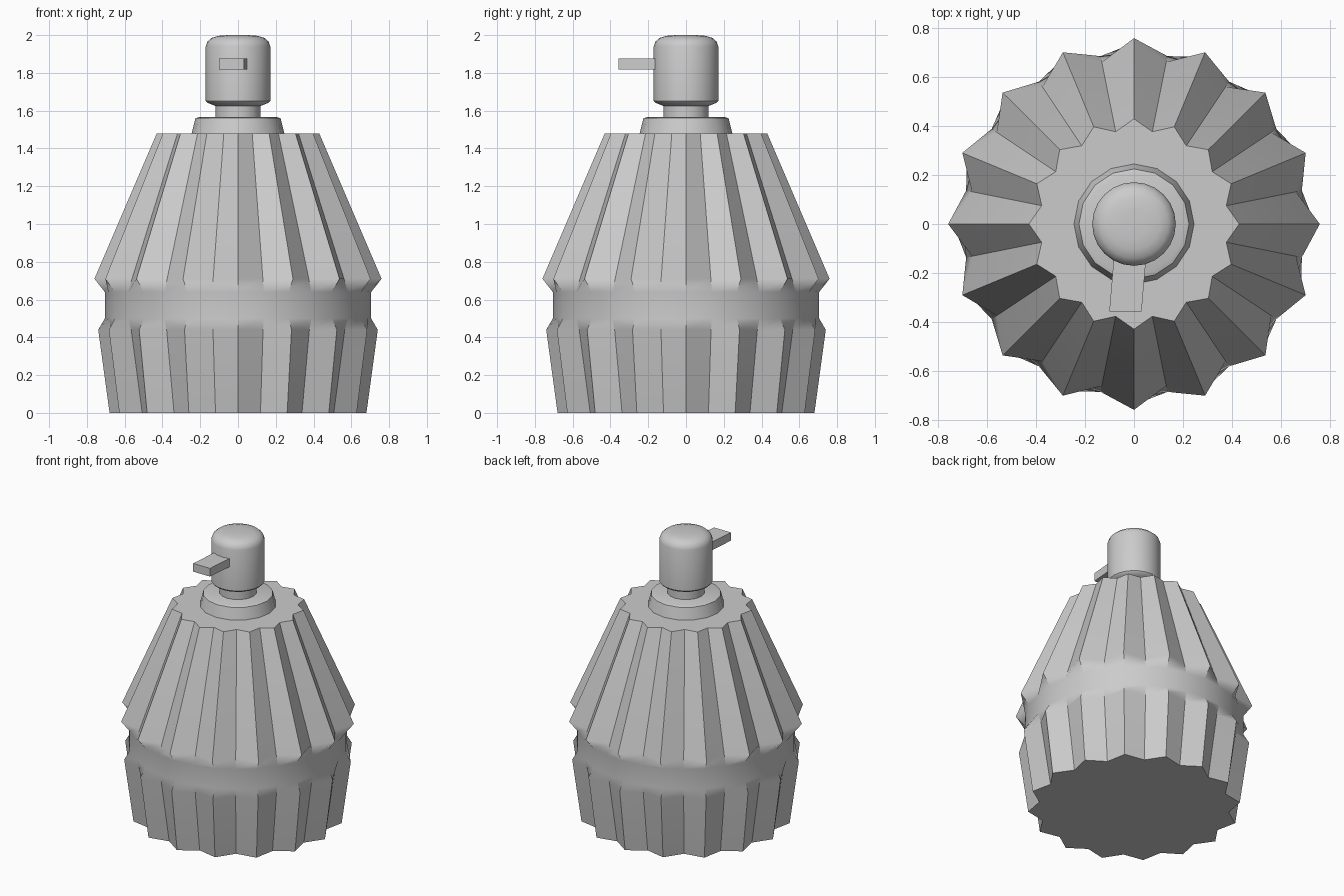
import bpy, bmesh, math

cube = bpy.data.objects.get("Cube")
if cube:
    bpy.data.objects.remove(cube)

grey = bpy.data.materials.new("plain grey")
grey.use_nodes = True
colour = (0.6, 0.6, 0.6, 1)
grey.diffuse_color = colour
grey.node_tree.nodes["Principled BSDF"].inputs["Base Color"].default_value = colour


def finish(name, bm):
    """Turn a bmesh into a coloured object."""
    bmesh.ops.recalc_face_normals(bm, faces=bm.faces)
    mesh = bpy.data.meshes.new(name)
    bm.to_mesh(mesh)
    bm.free()
    mesh.materials.append(grey)
    obj = bpy.data.objects.new(name, mesh)
    bpy.context.collection.objects.link(obj)
    return obj


def lathe(profile, sides):
    """Stack rings of (height, ridge radius, groove radius) and cap both ends."""
    bm = bmesh.new()
    rings = []
    for z, ridge, groove in profile:
        ring = []
        for i in range(sides):
            a = math.tau * i / sides
            r = groove if i % 2 else ridge
            ring.append(bm.verts.new((r * math.cos(a), r * math.sin(a), z)))
        rings.append(ring)
    for low, high in zip(rings, rings[1:]):
        for i in range(sides):
            j = (i + 1) % sides
            bm.faces.new((low[i], low[j], high[j], high[i]))
    bm.faces.new(rings[0][::-1])
    bm.faces.new(rings[-1])
    return bm, rings


def round_part(name, profile, sides):
    bm, _ = lathe([(z, r, r) for z, r in profile], sides)
    obj = finish(name, bm)
    bpy.ops.object.select_all(action="DESELECT")
    obj.select_set(True)
    bpy.context.view_layer.objects.active = obj
    bpy.ops.object.shade_smooth_by_angle(angle=math.radians(35))
    return obj


# Fluted bottle body with a smooth round waist
body_profile = [
    (0.0, 0.68, 0.61),
    (0.44, 0.74, 0.68),
    (0.50, 0.705, 0.70),
    (0.64, 0.705, 0.70),
    (0.71, 0.76, 0.675),
    (1.48, 0.43, 0.385),
]
bm, rings = lathe(body_profile, 32)
for face in bm.faces:
    face.smooth = True
for level, (low, high) in enumerate(zip(rings, rings[1:])):
    if level != 2:  # flutes are crisp everywhere except on the waist
        for a, b in zip(low, high):
            bm.edges.get((a, b)).smooth = False
for ring in (rings[0], rings[-1]):
    for a, b in zip(ring, ring[1:] + ring[:1]):
        bm.edges.get((a, b)).smooth = False
body = finish("bottle_body", bm)
weighted = body.modifiers.new("weighted_normals", "WEIGHTED_NORMAL")
weighted.keep_sharp = True

# Collar on the shoulder
round_part("collar", [(1.47, 0.248), (1.56, 0.225), (1.567, 0.205)], 16)

# Pump neck and domed head
round_part("pump_neck", [(1.55, 0.12), (1.64, 0.12)], 16)
round_part("pump_head", [
    (1.625, 0.12), (1.642, 0.163), (1.652, 0.171), (1.94, 0.171),
    (1.966, 0.162), (1.985, 0.14), (1.996, 0.105), (2.0, 0.055),
], 24)

# Slightly slanted spout
bm = bmesh.new()
bmesh.ops.create_cube(bm, size=1)
for v in bm.verts:
    front = v.co.y < 0
    v.co.x = v.co.x * 0.132 + (-0.035 if front else -0.015)
    v.co.y = -0.357 if front else -0.12
    v.co.z = 1.848 + v.co.z * 0.058
finish("spout", bm)
